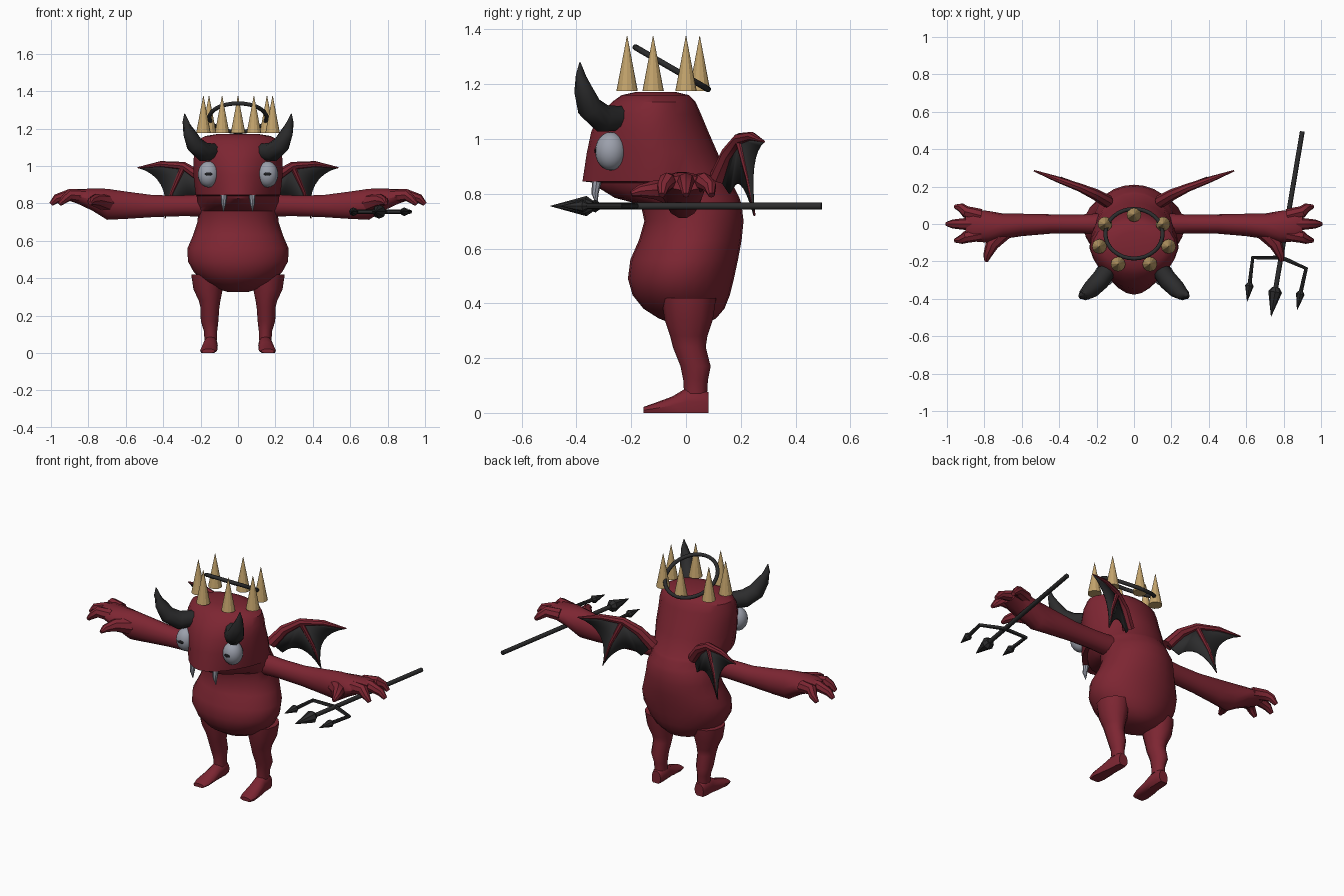
import bpy, bmesh, math
from mathutils import Vector, Matrix

if "Cube" in bpy.data.objects:
    bpy.data.objects.remove(bpy.data.objects["Cube"])


def material(name, rgb):
    m = bpy.data.materials.new(name)
    m.diffuse_color = (*rgb, 1)
    m.use_nodes = True
    m.node_tree.nodes["Principled BSDF"].inputs["Base Color"].default_value = m.diffuse_color
    return m


RED = material("dark red skin", (0.205, 0.019, 0.032))
BLACK = material("charcoal", (0.025, 0.025, 0.026))
GOLD = material("old gold", (0.55, 0.37, 0.15))
GREY = material("eye grey", (0.33, 0.35, 0.41))
PUPIL = material("pupil black", (0.012, 0.012, 0.014))


def finish(name, bm, mat, angle=40):
    bmesh.ops.recalc_face_normals(bm, faces=bm.faces)
    me = bpy.data.meshes.new(name)
    bm.to_mesh(me)
    bm.free()
    me.materials.append(mat)
    me.polygons.foreach_set("use_smooth", [True] * len(me.polygons))
    me.set_sharp_from_angle(angle=math.radians(angle))
    ob = bpy.data.objects.new(name, me)
    bpy.context.collection.objects.link(ob)
    return ob


def loft(name, rings, mat, angle=40):
    """Skin a list of equal-length point rings and cap both ends."""
    bm = bmesh.new()
    vs = [[bm.verts.new(p) for p in r] for r in rings]
    n = len(vs[0])
    for a, b in zip(vs, vs[1:]):
        for i in range(n):
            j = (i + 1) % n
            bm.faces.new((a[i], a[j], b[j], b[i]))
    bm.faces.new(vs[0])
    bm.faces.new(vs[-1])
    return finish(name, bm, mat, angle)


def turn(n):
    return [(math.cos(2 * math.pi * i / n), math.sin(2 * math.pi * i / n)) for i in range(n)]


def tube(name, pts, radii, mat, sides=10, angle=40):
    """Round sweep along a path with a radius at every point."""
    pts = [Vector(p) for p in pts]
    rings = []
    for i, (p, r) in enumerate(zip(pts, radii)):
        d = (pts[min(i + 1, len(pts) - 1)] - pts[max(i - 1, 0)]).normalized()
        ref = Vector((0, 0, 1)) if abs(d.z) < 0.95 else Vector((0, 1, 0))
        u = d.cross(ref).normalized()
        v = d.cross(u)
        rings.append([p + (u * c + v * s) * r for c, s in turn(sides)])
    return loft(name, rings, mat, angle)


def ball(name, loc, size, mat):
    bm = bmesh.new()
    bmesh.ops.create_uvsphere(bm, u_segments=20, v_segments=12, radius=1,
                              matrix=Matrix.Translation(loc) @ Matrix.Diagonal((*size, 1)))
    return finish(name, bm, mat)


# Torso and head: (z, front y, back y, half width, front taper)
body = [
    (0.325, -0.05, 0.07, 0.05, 0), (0.345, -0.10, 0.11, 0.12, 0), (0.38, -0.155, 0.14, 0.185, 0),
    (0.43, -0.195, 0.16, 0.235, 0), (0.49, -0.212, 0.175, 0.268, 0), (0.56, -0.203, 0.19, 0.27, 0),
    (0.63, -0.172, 0.203, 0.24, 0), (0.70, -0.152, 0.21, 0.217, 0), (0.76, -0.165, 0.203, 0.212, 0),
    (0.785, -0.26, 0.195, 0.213, .2), (0.825, -0.325, 0.175, 0.218, .3), (0.84, -0.33, 0.165, 0.222, .3),
    (0.845, -0.378, 0.16, 0.227, .3), (0.95, -0.362, 0.115, 0.238, .25), (1.03, -0.345, 0.08, 0.237, .2),
    (1.09, -0.31, 0.055, 0.235, .15), (1.135, -0.27, 0.035, 0.22, .1), (1.16, -0.235, 0.01, 0.175, 0),
    (1.172, -0.18, -0.04, 0.10, 0),
]
loft("body", [[(w * c * (1 - k * max(0, -s)), (f + b) / 2 + (b - f) / 2 * s, z)
               for c, s in turn(24)] for z, f, b, w, k in body], RED, 35)

for side, s in (("right", 1), ("left", -1)):
    def at(*pts):
        return [(x * s, y, z) for x, y, z in pts]

    # Leg: (z, x, y, half width, half depth)
    leg = [(0.42, .16, .01, .09, .10), (0.34, .16, .01, .078, .088), (0.28, .152, .01, .058, .068),
           (0.24, .15, .012, .05, .06), (0.17, .152, .035, .047, .055), (0.12, .147, .035, .036, .045),
           (0.07, .145, .035, .034, .042)]
    loft(side + "_leg", [[((x + a * c) * s, y + b * t, z) for c, t in turn(12)]
                         for z, x, y, a, b in leg], RED)

    # Foot: (y, x, half width, height), flat sole
    foot = [(0.082, .145, .03, .075), (0.06, .145, .037, .092), (0.0, .147, .038, .09),
            (-0.05, .152, .043, .06), (-0.12, .157, .046, .034), (-0.155, .158, .035, .022)]
    loft(side + "_foot", [[((x + w * c) * s, y, max(0.002, h * (0.45 + 0.55 * t)) if t > -.5 else 0)
                           for c, t in turn(12)] for y, x, w, h in foot], RED)

    # Arm and palm: (x, y, z, half depth, half height)
    arm = [(0.14, 0, .79, .06, .062), (0.3, 0, .787, .05, .057), (0.45, 0, .785, .052, .06),
           (0.6, -.005, .79, .06, .075), (0.7, -.012, .795, .068, .085), (0.78, -.015, .82, .085, .06),
           (0.86, -.008, .838, .085, .04), (0.90, 0, .84, .07, .028)]
    loft(side + "_arm", [[(x * s, y + a * c, z + b * t) for c, t in turn(14)]
                         for x, y, z, a, b in arm], RED)

    # Three fingers and a thumb
    for k, (y0, y1, y2, tip) in enumerate(((.045, .065, .093, .955), (0, 0, 0, 1.0),
                                           (-.055, -.07, -.088, .955))):
        tube(f"{side}_finger_{k + 1}",
             at((.82, y0, .838), (.90, y1, .845), (tip - .03, y2 * .95, .825), (tip, y2, .795)),
             (.036, .032, .024, .012), RED, 8)
    tube(side + "_thumb", at((.70, -.04, .80), (.76, -.11, .815), (.785, -.17, .81), (.79, -.20, .80)),
         (.05, .036, .022, .01), RED, 8)

    # Curved horn
    tube(side + "_horn", at((.12, -.22, 1.075), (.185, -.305, 1.075), (.232, -.352, 1.115),
                            (.262, -.375, 1.18), (.28, -.385, 1.235), (.285, -.387, 1.28)),
         (.045, .052, .047, .034, .018, .002), BLACK, 10)

    # Bulging eye with a slit pupil, and a fang
    ball(side + "_eye", (.158 * s, -.275, .955), (.057, .057, .07), GREY)
    ball(side + "_pupil", (.158 * s, -.331, .957), (.021, .004, .009), PUPIL)
    tube(side + "_fang", at((.075, -.325, .85), (.077, -.332, .80), (.078, -.325, .755)),
         (.018, .013, .001), GREY, 8)

    # Wing: scalloped membrane under red bones
    root, elbow, tip, low, base = [Vector(p) for p in at(
        (.14, .12, .86), (.29, .195, 1.0), (.535, .285, .99), (.39, .25, .72), (.19, .16, .80))]

    def scallop(a, b, pull):
        mid = ((a + b) / 2).lerp(elbow, pull) * 2 - (a + b) / 2
        return [a * (1 - t) ** 2 + mid * 2 * t * (1 - t) + b * t * t for t in [i / 8 for i in range(9)]]

    edge = scallop(tip, low, .3) + scallop(low, base, .3)[1:] + [root]
    bm = bmesh.new()
    hub = bm.verts.new(elbow)
    vs = [bm.verts.new(p) for p in edge]
    for a, b in zip(vs, vs[1:]):
        bm.faces.new((hub, a, b))
    membrane = finish(side + "_wing_membrane", bm, BLACK)
    mod = membrane.modifiers.new("thickness", "SOLIDIFY")
    mod.thickness, mod.offset = 0.008, 0
    mid = (elbow + tip) / 2 + Vector((0, 0, .015))
    tube(side + "_wing_bone", (root, (root + elbow) / 2 + Vector((-.01 * s, 0, .015)), elbow, mid, tip),
         (.035, .03, .022, .016, .004), RED, 8)
    tube(side + "_wing_finger", (elbow, (elbow + low) / 2 + Vector((.012 * s, .005, 0)), low),
         (.018, .011, .003), RED, 8)

# Crown of seven floating spikes
for i, (x, y) in enumerate(((0, .05), (.155, 0), (.185, -.12), (.085, -.215),
                            (-.085, -.215), (-.185, -.12), (-.155, 0))):
    tube(f"crown_spike_{i + 1}", ((x, y, 1.175), (x, y, 1.375)), (.039, .001), GOLD, 12, 20)

# Tilted halo ring
tilt = Matrix.Translation((0, -.052, 1.258)) @ Matrix.Rotation(math.radians(-30), 4, "X")
bm = bmesh.new()
loops = [[bm.verts.new(tilt @ Vector(((.153 + .011 * a) * c, (.153 + .011 * a) * t, .011 * b)))
          for a, b in turn(8)] for c, t in turn(32)]
for i in range(32):
    for j in range(8):
        p, q, k = loops[i], loops[(i + 1) % 32], (j + 1) % 8
        bm.faces.new((p[j], q[j], q[k], p[k]))
finish("halo", bm, BLACK, 60)

# Trident: shaft, crossbar with side prongs, and three spear heads
Z = .755
tube("trident_shaft", ((.90, .495, Z), (.755, -.36, Z)), (.013, .013), BLACK)
for name, pts in (("inner", ((.785, -.18, Z), (.635, -.18, Z), (.617, -.33, Z))),
                  ("outer", ((.785, -.18, Z), (.825, -.195, Z), (.92, -.238, Z), (.89, -.37, Z)))):
    tube(f"trident_{name}_prong", pts, [.011] * len(pts), BLACK, 8)
for name, a, b, r in (("middle", (.758, -.34), (.733, -.495), .037),
                      ("inner", (.619, -.315), (.605, -.415), .023),
                      ("outer", (.892, -.36), (.872, -.46), .023)):
    p, q = Vector((*a, Z)), Vector((*b, Z))
    tube(f"trident_{name}_head", (p, p.lerp(q, .15), q), (r * .55, r, .001), BLACK, 8, 30)
